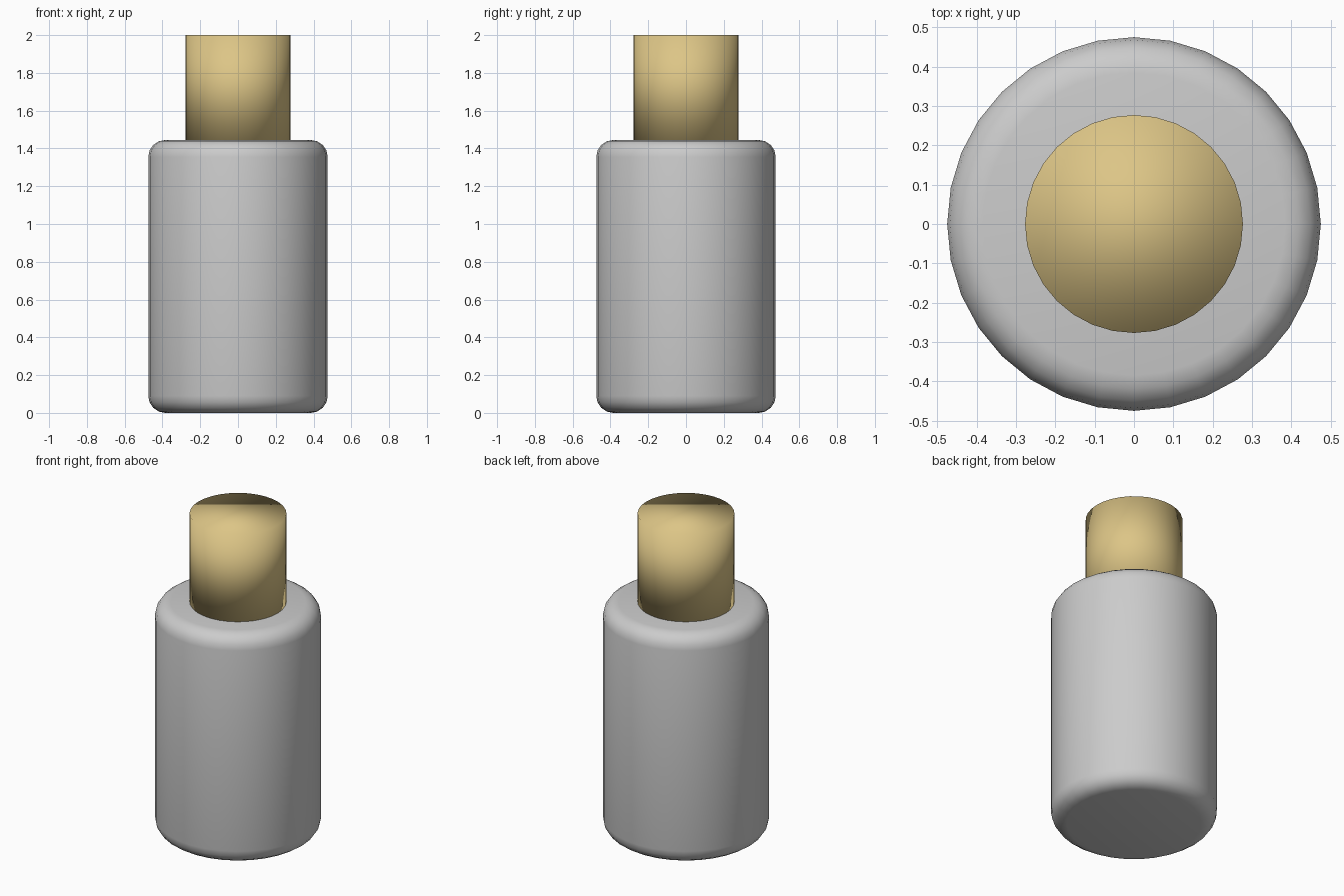
import bpy

if "Cube" in bpy.data.objects:
    bpy.data.objects.remove(bpy.data.objects["Cube"])


def cylinder(name, radius, bottom, top):
    bpy.ops.mesh.primitive_cylinder_add(
        vertices=32, radius=radius, depth=top - bottom,
        location=(0, 0, (bottom + top) / 2))
    obj = bpy.context.object
    obj.name = name
    bpy.ops.object.shade_smooth()
    return obj


# Bottle body with rounded rims
body = cylinder("bottle_body", 0.475, 0.0, 1.445)
bevel = body.modifiers.new("rounded_rims", "BEVEL")
bevel.width = 0.09
bevel.segments = 4
bevel.limit_method = 'ANGLE'

# Gold cap, softly shaded all over
cap = cylinder("cap", 0.277, 1.445, 2.0)
gold = bpy.data.materials.new("gold")
gold.diffuse_color = (0.72, 0.56, 0.24, 1)
gold.use_nodes = True
gold.node_tree.nodes["Principled BSDF"].inputs["Base Color"].default_value = gold.diffuse_color
cap.data.materials.append(gold)
